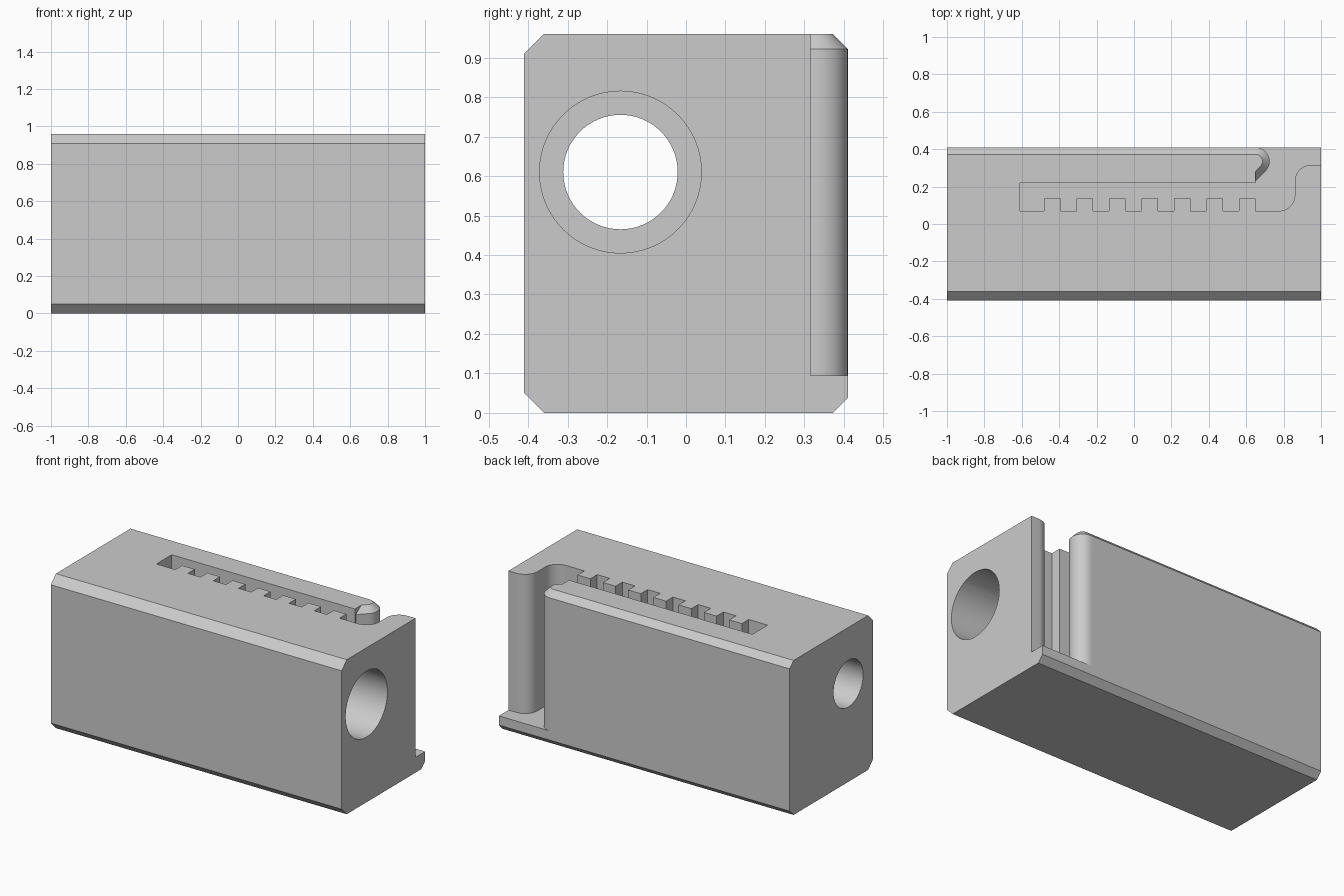
import bpy, bmesh
from math import sin, cos, pi, radians

if "Cube" in bpy.data.objects:
    bpy.data.objects.remove(bpy.data.objects["Cube"])

grey = bpy.data.materials.new("light grey")
grey.use_nodes = True
grey.diffuse_color = (0.6, 0.6, 0.6, 1)
grey.node_tree.nodes["Principled BSDF"].inputs["Base Color"].default_value = (0.6, 0.6, 0.6, 1)

HEIGHT, FLOOR, BACK, TIP_X = 0.96, 0.095, 0.41, 0.65


def arc(cx, cy, r, start, end, n=12):
    angles = [radians(start + (end - start) * i / n) for i in range(n + 1)]
    return [(cx + r * cos(a), cy + r * sin(a)) for a in angles]


def loft(name, rings):
    """Closed solid through matching rings of 3D points."""
    bm = bmesh.new()
    loops = [[bm.verts.new(p) for p in ring] for ring in rings]
    bm.faces.new(loops[0])
    bm.faces.new(loops[-1])
    for a, b in zip(loops, loops[1:]):
        for i in range(len(a)):
            j = (i + 1) % len(a)
            bm.faces.new((a[i], a[j], b[j], b[i]))
    bmesh.ops.recalc_face_normals(bm, faces=bm.faces)
    mesh = bpy.data.meshes.new(name)
    bm.to_mesh(mesh)
    bm.free()
    mesh.materials.append(grey)
    obj = bpy.data.objects.new(name, mesh)
    bpy.context.collection.objects.link(obj)
    return obj


def along_x(name, profile, x0, x1):
    return loft(name, [[(x, y, z) for y, z in profile] for x in (x0, x1)])


def along_z(outline, z):
    return [(x, y, z) for x, y in outline]


def combine(target, tool, operation):
    tool.hide_render = True
    mod = target.modifiers.new(tool.name, "BOOLEAN")
    mod.operation, mod.solver, mod.object = operation, "EXACT", tool
    bpy.context.view_layer.objects.active = target
    bpy.ops.object.modifier_apply(modifier=mod.name)
    bpy.data.objects.remove(tool)


# Chamfered block
c, d = 0.05, 0.038
block = along_x("latch_block", [
    (-BACK + c, 0), (BACK - d, 0), (BACK, d), (BACK, HEIGHT - d),
    (BACK - d, HEIGHT), (-BACK + c, HEIGHT), (-BACK, HEIGHT - c), (-BACK, c)], -1, 1)

# Toothed slot, opening around the free end of the arm
outline = [(-0.61, 0.22), (-0.61, 0.07)]
for i in range(7):
    x = -0.48 + i * 0.1737
    outline += [(x, 0.07), (x, 0.137), (x + 0.087, 0.137), (x + 0.087, 0.07)]
outline += arc(0.775, 0.155, 0.085, -90, 0)
outline += arc(0.945, 0.23, 0.085, 180, 90)
outline += [(1.1, 0.315), (1.1, 0.6), (TIP_X, 0.6), (TIP_X, 0.22)]
combine(block, loft("slot_cutter", [along_z(outline, z) for z in (FLOOR, 1.2)]), "DIFFERENCE")

# Rounded, chamfered arm tip
def tip_outline(r):
    cy = BACK - 0.075
    end = cy - r * 2 ** 0.5
    return ([(TIP_X - 0.02, end), (TIP_X, end)] + arc(TIP_X, cy, r, -45, 90)
            + [(TIP_X - 0.02, cy + r)])


tip = loft("arm_tip", [along_z(tip_outline(0.075), FLOOR - 0.02),
                       along_z(tip_outline(0.075), HEIGHT - d),
                       along_z(tip_outline(0.075 - d), HEIGHT)])
combine(block, tip, "UNION")

# Stepped lengthwise bore
for name, r, x0 in (("through_bore", 0.145, -1.1), ("wide_bore", 0.205, -0.6)):
    combine(block, along_x(name, arc(-0.166, 0.61, r, 0, 354.375, 63), x0, 1.1), "DIFFERENCE")

bpy.ops.object.select_all(action="DESELECT")
block.select_set(True)
bpy.context.view_layer.objects.active = block
bpy.ops.object.shade_smooth_by_angle(angle=radians(25))
